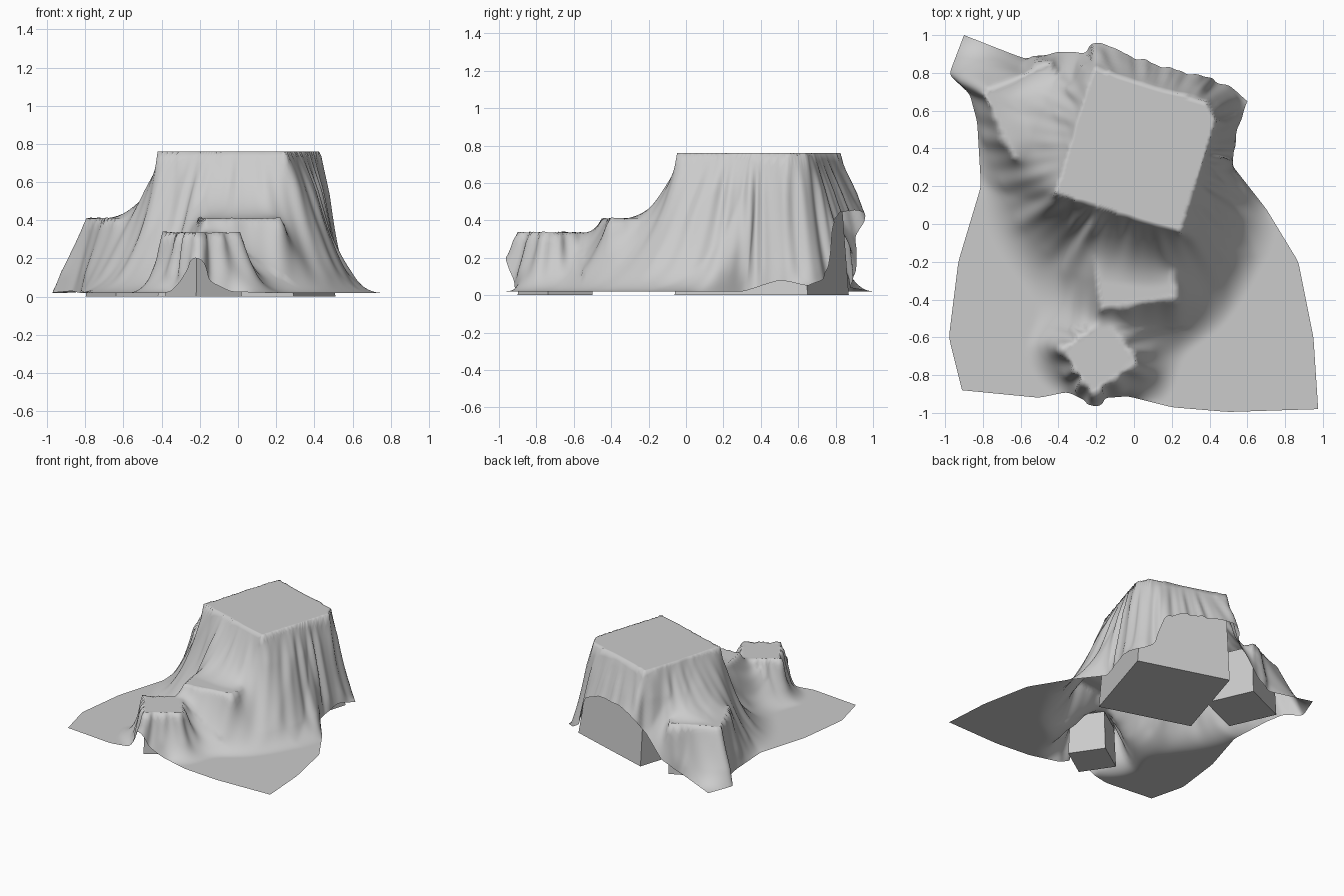
import bpy, bmesh, math
from mathutils import Vector

if "Cube" in bpy.data.objects:
    bpy.data.objects.remove(bpy.data.objects["Cube"])

N = 136          # cloth resolution per side
GROUND = 0.02

# blocks: name, centre x, centre y, half size, rotation, height,
#         top inset on the far sides, top inset on the near sides
BLOCKS = [
    ("large_block", 0.045, 0.405, 0.372, -17.2, 0.75, 0.055, 0.012),
    ("back_left_block", -0.54, 0.60, 0.195, 24.0, 0.40, 0.015, 0.015),
    ("front_block", -0.18, -0.70, 0.144, 34.0, 0.325, 0.012, 0.012),
]
# extra raised area that only the cloth shows
BUMPS = BLOCKS + [("cloth_bump", 0.0, -0.23, 0.20, 9.0, 0.40, 0.015, 0.015)]


def make_block(name, cx, cy, half, rot, h, far, near):
    bm = bmesh.new()
    bmesh.ops.create_cube(bm, size=1)
    for v in bm.verts:
        top = v.co.z > 0
        x, y = ((half - far * top) if c > 0 else -(half - near * top) for c in v.co[:2])
        v.co = (x, y, h if top else 0)
    if far > near:   # clipped far corner
        for v in bm.verts:
            if v.co.z > 0 and v.co.x > 0 and v.co.y > 0:
                v.co.x -= 0.03
                v.co.y -= 0.03
    me = bpy.data.meshes.new(name)
    bm.to_mesh(me)
    bm.free()
    ob = bpy.data.objects.new(name, me)
    ob.location = (cx, cy, 0)
    ob.rotation_euler.z = math.radians(rot)
    bpy.context.collection.objects.link(ob)


def support(x, y):
    """Lowest height the cloth may have at a point."""
    z = GROUND
    for _, cx, cy, half, rot, h, far, near in BUMPS:
        a = math.radians(rot)
        dx, dy = x - cx, y - cy
        lx, ly = dx * math.cos(a) + dy * math.sin(a), -dx * math.sin(a) + dy * math.cos(a)
        r = half + 0.014
        f = min((r - lx) / far, (r - ly) / far, (r + lx) / near, (r + ly) / near, 1)
        if far > near:
            f = min(f, (1.82 * r - lx - ly) / 0.12)
        if f > 0:
            z = max(z, (h + 0.009) * f)
    return z


def weight(x, y):
    """Sag of the cloth: tight between blocks, looser around the front block."""
    if x < -0.15 and y > 0.25:
        return 2.5
    if abs(x) < 0.3 and -0.3 < y < 0.2:
        return 3.0
    return 5.5 + 4.5 * min(1, max(0, (-0.35 - y) / 0.25))


def sample(points):
    """Resample one side of the cloth hem evenly by length."""
    pts = [Vector(p) for p in points]
    acc = [0]
    for a, b in zip(pts, pts[1:]):
        acc.append(acc[-1] + (b - a).length)
    out, k = [], 0
    for i in range(N + 1):
        s = acc[-1] * i / N
        while k < len(pts) - 2 and s > acc[k + 1]:
            k += 1
        out.append(pts[k].lerp(pts[k + 1], (s - acc[k]) / (acc[k + 1] - acc[k])))
    for _ in range(3):
        out = [out[0]] + [(out[i - 1] + out[i] * 2 + out[i + 1]) / 4
                          for i in range(1, N)] + [out[-1]]
    return out


for b in BLOCKS:
    make_block(*b)

# cloth hem, four sides as x, y, z
G = GROUND
front = sample([(-.91, -.88, G), (-.5, -.92, G), (-.36, -.89, G), (-.29, -.91, .08),
                (-.24, -.955, .2), (-.21, -.955, .2), (-.15, -.92, .08), (-.04, -.91, .025),
                (.2, -.97, G), (.5, -.995, G), (.975, -.98, G)])
right = sample([(.975, -.98, G), (.95, -.6, G), (.87, -.2, G), (.7, .08, G),
                (.52, .31, G), (.54, .5, .08), (.6, .65, .05)])
back = sample([(-.9, 1.0, G), (-.57, .87, .04), (-.42, .9, .12), (-.27, .9, .3),
               (-.17, .96, .44), (-.05, .89, .45), (.2, .81, .44), (.34, .78, .38),
               (.42, .75, .14), (.5, .73, .08), (.6, .65, .05)])
left = sample([(-.91, -.88, G), (-.98, -.6, G), (-.93, -.2, G), (-.81, .2, G),
               (-.83, .54, G), (-.87, .69, .03), (-.98, .79, G), (-.9, 1.0, G)])

# blend the four sides into a grid
W = N + 1
P = []
for j in range(W):
    v = j / N
    for i in range(W):
        u = i / N
        p = (front[i] * (1 - v) + back[i] * v + left[j] * (1 - u) + right[j] * u
             - front[0] * (1 - u) * (1 - v) - front[N] * u * (1 - v)
             - back[0] * (1 - u) * v - back[N] * u * v)
        P.append(p)

# drape: hanging sheet resting on the blocks and the floor
low = [support(p.x, p.y) for p in P]
Z = low[:]
for k in range(W):
    for idx, p in ((k, front[k]), (N * W + k, back[k]), (k * W, left[k]), (k * W + N, right[k])):
        Z[idx] = p.z
sag = [weight(p.x, p.y) / N ** 2 for p in P]
for it in range(230):
    for j in range(1, N):
        for n in range(j * W + 1, j * W + N):
            z = Z[n]
            z += 1.85 * ((Z[n - 1] + Z[n + 1] + Z[n - W] + Z[n + W]) * 0.25 - sag[n] - z)
            Z[n] = z if z > low[n] else low[n]

bm = bmesh.new()
vs = [bm.verts.new((p.x, p.y, z)) for p, z in zip(P, Z)]
for j in range(N):
    for i in range(N):
        n = j * W + i
        bm.faces.new((vs[n], vs[n + 1], vs[n + W + 1], vs[n + W]))
bm.normal_update()

# folds running down the slopes
moves = []
for v in vs:
    x, y, z = v.co
    if y < -0.55:
        t = math.atan2(y + 0.70, x + 0.18)
        wave = math.sin(11 * t + math.sin(3 * t))
    else:
        t = math.atan2(y - 0.40, x - 0.04)
        wave = 0.7 * math.sin(23 * t + 2 * math.sin(3 * t)) + 0.3 * math.sin(41 * t + 1)
    w = max(0, min(1, (z - 0.025) / 0.1)) * max(0, min(1, (0.755 - z) / 0.2))
    moves.append(v.normal * (0.03 * w * max(0, 1 - v.normal.z) * (0.5 + 0.5 * wave)))
for v, m in zip(vs, moves):
    v.co += m

me = bpy.data.meshes.new("draped_cloth")
bm.to_mesh(me)
bm.free()
me.polygons.foreach_set("use_smooth", [True] * len(me.polygons))
cloth = bpy.data.objects.new("draped_cloth", me)
bpy.context.collection.objects.link(cloth)
